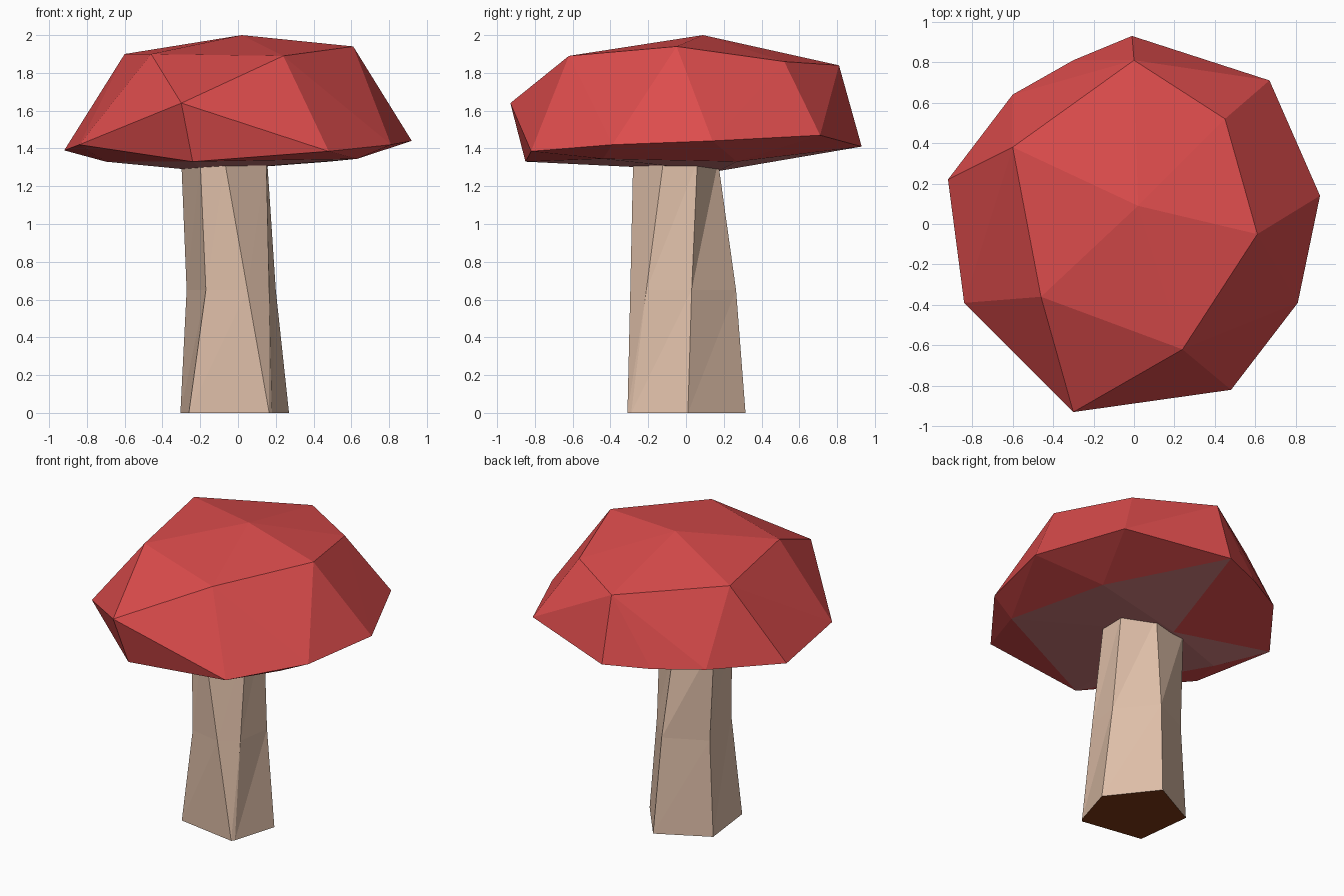
import bpy, bmesh
from mathutils import Vector

if "Cube" in bpy.data.objects:
    bpy.data.objects.remove(bpy.data.objects["Cube"])


def mat(name, rgb):
    m = bpy.data.materials.new(name)
    m.diffuse_color = (*rgb, 1)
    m.use_nodes = True
    m.node_tree.nodes["Principled BSDF"].inputs["Base Color"].default_value = m.diffuse_color
    return m


def finish(bm, name, mats):
    me = bpy.data.meshes.new(name)
    bm.to_mesh(me)
    bm.free()
    ob = bpy.data.objects.new(name, me)
    bpy.context.collection.objects.link(ob)
    for m in mats:
        me.materials.append(m)
    return ob


red = mat("cap red", (0.716, 0.072, 0.072))
pink = mat("cap underside", (0.60, 0.195, 0.195))
cream = mat("stem cream", (0.73, 0.515, 0.39))
brown = mat("soil brown", (0.209, 0.041, 0.007))

# Cap: faceted hull from crown, rim and underside points
crown = [(.02, .09, 2), (-.60, .38, 1.90), (-.46, -.36, 1.90), (.24, -.62, 1.89),
         (.61, -.05, 1.94), (.45, .52, 1.86), (0, .81, 1.84)]
rim = [(-.01, .93, 1.41), (.67, .71, 1.47), (.92, .14, 1.44), (.81, -.39, 1.42),
       (.48, -.82, 1.385), (-.30, -.93, 1.64), (-.84, -.39, 1.42),
       (-.92, .22, 1.39), (-.60, .64, 1.42), (-.30, .81, 1.41)]
under = [(.63, -.44, 1.345), (.48, .27, 1.33), (0, .73, 1.38), (-.70, -.06, 1.33),
         (-.24, -.85, 1.33), (-.18, .17, 1.28)]
bm = bmesh.new()
for p in crown + rim + under:
    bm.verts.new(p)
bmesh.ops.convex_hull(bm, input=bm.verts[:])
bmesh.ops.delete(bm, geom=[v for v in bm.verts if not v.link_faces], context='VERTS')
bmesh.ops.recalc_face_normals(bm, faces=bm.faces[:])
# inner, downward-facing facets are the gills
for f in bm.faces:
    c = f.calc_center_median()
    if f.normal.z < -0.8 and Vector((c.x, c.y)).length < 0.62:
        f.material_index = 1
finish(bm, "mushroom_cap", [red, pink])

# Stem: three irregular six-point rings joined by triangles
rings = [
    (0, [(.27, .01), (.03, .315), (-.305, .14), (-.26, -.24), (.165, -.31), (.18, -.29)]),
    (.65, [(.20, .03), (0, .265), (-.272, .13), (-.17, -.25), (.05, -.295), (.165, -.21)]),
    (1.33, [(.155, .06), (-.04, .17), (-.30, .12), (-.20, -.22), (-.07, -.28), (.15, -.12)]),
]
bm = bmesh.new()
loops = [[bm.verts.new((x, y, z)) for x, y in pts] for z, pts in rings]
for lo, hi in zip(loops, loops[1:]):
    for i in range(6):
        j = (i + 1) % 6
        bm.faces.new((lo[i], lo[j], hi[j]))
        bm.faces.new((lo[i], hi[j], hi[i]))
bm.faces.new(loops[-1])
base = bm.faces.new(loops[0][::-1])
base.material_index = 1
bmesh.ops.recalc_face_normals(bm, faces=bm.faces[:])
finish(bm, "mushroom_stem", [cream, brown])
